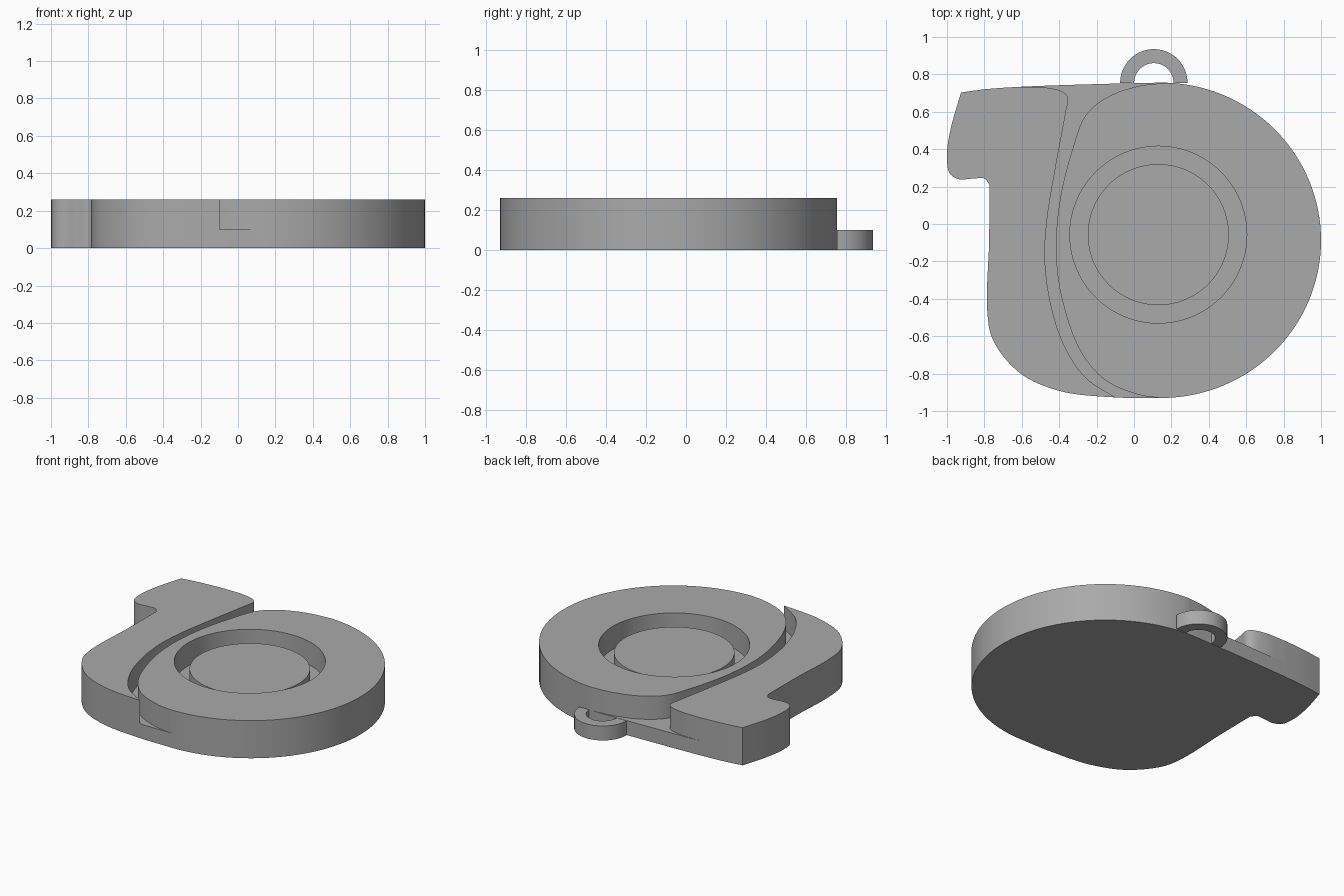
import bpy
import bmesh
from math import sin, cos, pi, radians
from mathutils import Vector

default_cube = bpy.data.objects.get("Cube")
if default_cube:
    bpy.data.objects.remove(default_cube)

TOP, FLOOR, BUTTON_TOP = 0.26, 0.1, 0.208
DIAL = (0.13, -0.057)

grey = bpy.data.materials.new("plain grey")
grey.use_nodes = True
colour = (0.4, 0.4, 0.4, 1)
grey.diffuse_color = colour
grey.node_tree.nodes["Principled BSDF"].inputs["Base Color"].default_value = colour


def arc(centre, rx, ry, start, end, steps):
    """Points along an elliptical arc, angles in radians."""
    angles = [start + (end - start) * i / steps for i in range(steps + 1)]
    return [Vector((centre[0] + rx * cos(a), centre[1] + ry * sin(a))) for a in angles]


def circle(centre, radius, steps=96):
    return arc(centre, radius, radius, 0, 2 * pi, steps)[:-1]


def smooth_path(points, steps=8):
    """Curve running through every given point."""
    pts = [Vector(p) for p in points]
    pts = [2 * pts[0] - pts[1]] + pts + [2 * pts[-1] - pts[-2]]
    path = []
    for a, b, c, d in zip(pts, pts[1:], pts[2:], pts[3:]):
        # chord-based tangents avoid overshoot at tight corners
        ab, bc, cd = [max((q - p).length ** 0.5, 1e-4) for p, q in ((a, b), (b, c), (c, d))]
        m1 = bc * ((b - a) / ab - (c - a) / (ab + bc) + (c - b) / bc)
        m2 = bc * ((c - b) / bc - (d - b) / (bc + cd) + (d - c) / cd)
        for i in range(steps):
            t = i / steps
            path.append(b + m1 * t + (3 * (c - b) - 2 * m1 - m2) * t ** 2
                        + (2 * (b - c) + m1 + m2) * t ** 3)
    return path + [pts[-2]]


def prism(name, outline, bottom, top):
    """Extrude a flat outline straight up."""
    bm = bmesh.new()
    face = bm.faces.new([bm.verts.new((p[0], p[1], bottom)) for p in outline])
    lifted = bmesh.ops.extrude_face_region(bm, geom=[face])["geom"]
    verts = [v for v in lifted if isinstance(v, bmesh.types.BMVert)]
    bmesh.ops.translate(bm, vec=(0, 0, top - bottom), verts=verts)
    bmesh.ops.recalc_face_normals(bm, faces=bm.faces)
    mesh = bpy.data.meshes.new(name)
    bm.to_mesh(mesh)
    bm.free()
    mesh.materials.append(grey)
    obj = bpy.data.objects.new(name, mesh)
    bpy.context.collection.objects.link(obj)
    return obj


def carve(target, cutter):
    """Subtract the cutter and discard it."""
    mod = target.modifiers.new("carve", "BOOLEAN")
    mod.operation, mod.solver, mod.object = "DIFFERENCE", "EXACT", cutter
    graph = bpy.context.evaluated_depsgraph_get()
    target.data = bpy.data.meshes.new_from_object(target.evaluated_get(graph))
    target.modifiers.clear()
    bpy.data.objects.remove(cutter)


def shade(obj):
    bpy.ops.object.select_all(action="DESELECT")
    obj.select_set(True)
    bpy.context.view_layer.objects.active = obj
    bpy.ops.object.shade_smooth_by_angle(angle=radians(30))


# Housing outline: round right side, then spout and left side
round_side = arc((0.145, -0.087), 0.855, 0.843, -pi / 2, pi / 2, 64)
top_edge = smooth_path([(0.145, 0.756), (-0.2, 0.748), (-0.62, 0.733), (-0.8, 0.72), (-0.925, 0.703)])
spout = smooth_path([(-0.925, 0.703), (-0.98, 0.51), (-1, 0.37), (-0.985, 0.27), (-0.936, 0.24),
                     (-0.86, 0.243), (-0.8, 0.243), (-0.772, 0.21)])
left_side = smooth_path([(-0.772, 0.21), (-0.775, -0.1), (-0.785, -0.46), (-0.754, -0.62), (-0.61, -0.797),
                         (-0.396, -0.893), (-0.1, -0.927), (0.145, -0.93)])
housing = prism("housing", round_side + top_edge[1:] + spout[1:] + left_side[1:-1], 0, TOP)

# Curved channel dividing the round chamber from the spout
channel_left = smooth_path([(-0.62, 0.733), (-0.476, 0.73), (-0.38, 0.706), (-0.353, 0.674), (-0.364, 0.6),
                            (-0.417, 0.315), (-0.465, 0.02), (-0.476, -0.19), (-0.444, -0.433),
                            (-0.374, -0.647), (-0.262, -0.818), (-0.1, -0.927)])
channel_right = smooth_path([(0.14, -0.93), (0.03, -0.914), (-0.155, -0.834), (-0.289, -0.674), (-0.39, -0.38),
                             (-0.417, -0.14), (-0.396, 0.128), (-0.33, 0.396), (-0.257, 0.583),
                             (-0.139, 0.68), (0.03, 0.738), (0.2, 0.756)])
outside_front = [(-0.1, -1.1), (0.14, -1.1)]
outside_back = [(0.2, 1), (-0.62, 1)]
carve(housing, prism("channel_cutter", channel_left + outside_front + channel_right + outside_back, FLOOR, 1))

# Round recess with a lower button inside
carve(housing, prism("recess_cutter", circle(DIAL, 0.473), FLOOR, 1))
button = prism("centre_button", circle(DIAL, 0.377), FLOOR, BUTTON_TOP)

# Hanging loop at the back
LOOP = (0.106, 0.755)
outer = arc(LOOP, 0.18, 0.18, 0, pi, 40)
inner = arc(LOOP, 0.105, 0.105, pi, 0, 40)
loop = prism("hanging_loop", outer + inner, 0, FLOOR)

for part in (housing, button, loop):
    shade(part)
